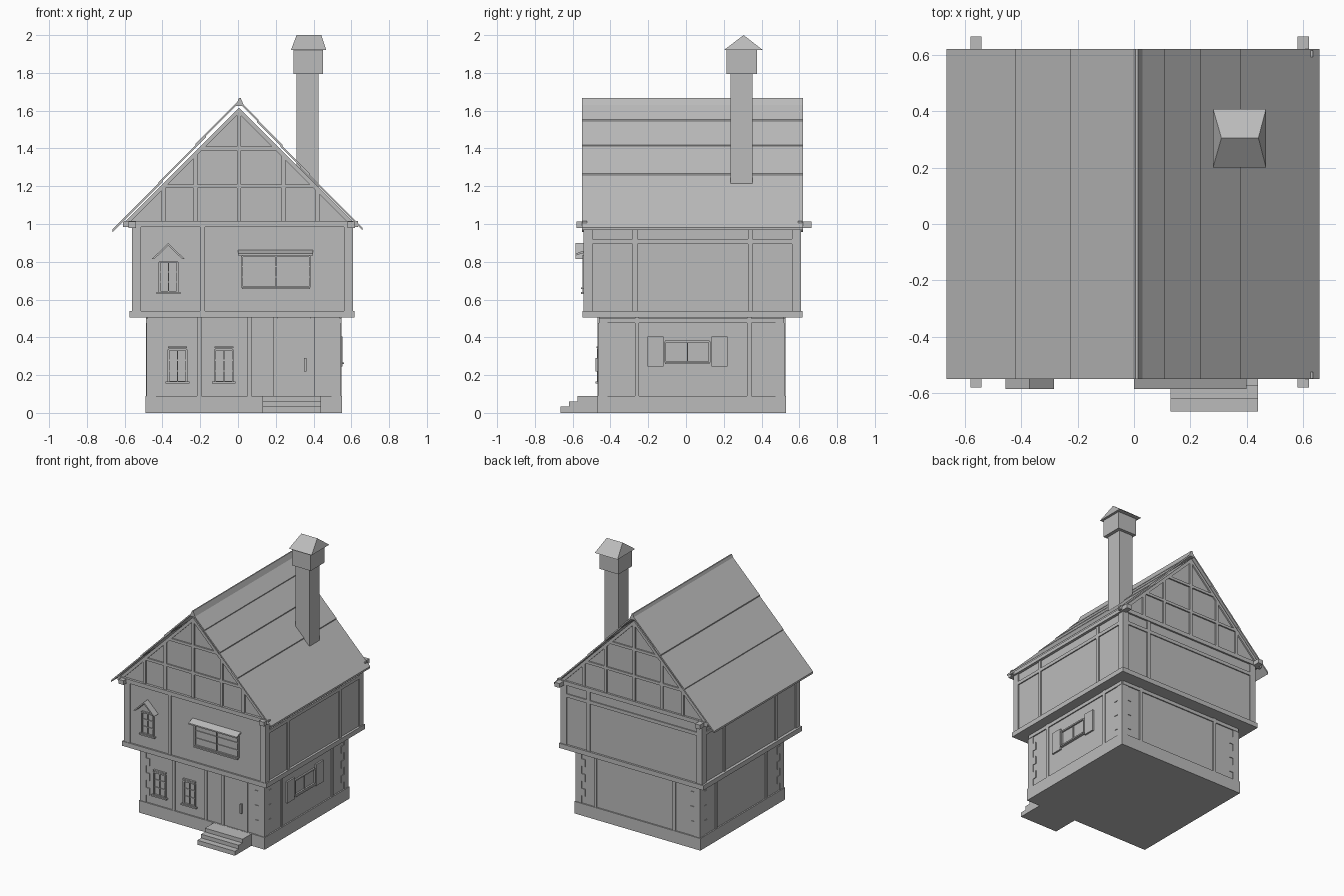
import bpy
import bmesh
from mathutils import Vector

cube = bpy.data.objects.get("Cube")
if cube:
    bpy.data.objects.remove(cube, do_unlink=True)

stone = bpy.data.materials.new("plain grey")
stone.use_nodes = True
GREY = (0.5, 0.5, 0.5, 1)
stone.diffuse_color = GREY
stone.node_tree.nodes["Principled BSDF"].inputs["Base Color"].default_value = GREY


def finish(name, bm):
    bmesh.ops.recalc_face_normals(bm, faces=bm.faces)
    mesh = bpy.data.meshes.new(name)
    bm.to_mesh(mesh)
    bm.free()
    mesh.materials.append(stone)
    obj = bpy.data.objects.new(name, mesh)
    bpy.context.collection.objects.link(obj)
    return obj


def box(name, xs, ys, zs):
    bm = bmesh.new()
    bmesh.ops.create_cube(bm, size=1)
    for vert in bm.verts:
        vert.co = [span[int(c > 0)] for span, c in zip((xs, ys, zs), vert.co)]
    return finish(name, bm)


def prism(name, outline, span, axis="y"):
    """Extrude an outline, given as (x or y, z) pairs, along the named axis."""
    start, end = span
    bm = bmesh.new()
    if axis == "y":
        corners = [Vector((u, start, z)) for u, z in outline]
        depth = Vector((0, end - start, 0))
    else:
        corners = [Vector((start, u, z)) for u, z in outline]
        depth = Vector((end - start, 0, 0))
    face = bm.faces.new([bm.verts.new(c) for c in corners])
    new = bmesh.ops.extrude_face_region(bm, geom=[face])["geom"]
    moved = [v for v in new if isinstance(v, bmesh.types.BMVert)]
    bmesh.ops.translate(bm, verts=moved, vec=depth)
    bm.faces.new([bm.verts.new(c) for c in corners]) if face not in bm.faces else None
    return finish(name, bm)


class Storey:
    """A rectangular storey that plates can be fixed onto, side by side."""

    def __init__(self, name, xs, ys, zs):
        self.name, self.xs, self.ys, self.zs = name, xs, ys, zs
        box(name + "_walls", xs, ys, zs)

    def span(self, side):
        return self.xs if side in ("front", "back") else self.ys

    def plate(self, part, side, us, zs, out=0.008):
        name = f"{self.name}_{side}_{part}"
        along = self.ys if side in ("front", "back") else self.xs
        wall = along[0] if side in ("front", "left_end") else along[1]
        sign = -1 if side in ("front", "left_end") else 1
        depth = sorted((wall - sign * 0.01, wall + sign * out))
        if side in ("front", "back"):
            return box(name, us, depth, zs)
        return box(name, depth, us, zs)

    def post(self, side, u, width=0.022):
        self.plate("post", side, (u - width / 2, u + width / 2), self.zs)

    def window(self, side, us, zs, columns, rows, sill=0.016):
        (a, b), (low, high) = us, zs
        rim, bar = 0.01, 0.003
        for u in us:
            self.plate("window_jamb", side, (u - rim / 2, u + rim / 2), zs, 0.012)
        for z in zs:
            self.plate("window_rail", side, us, (z - rim / 2, z + rim / 2), 0.012)
        for i in range(1, columns):
            u = a + (b - a) * i / columns
            self.plate("window_mullion", side, (u - bar, u + bar), zs)
        for i in range(1, rows):
            z = low + (high - low) * i / rows
            self.plate("window_bar", side, us, (z - bar, z + bar), 0.006)
        self.plate("window_sill", side, (a - sill, b + sill), (low - rim, low), 0.02)


SIDES = ("front", "back", "left_end", "right_end")

# Foundation and entrance steps
box("foundation", (-0.49, 0.55), (-0.47, 0.53), (0, 0.09))
for i in range(3):
    box("entrance_step", (0.13, 0.44), (-0.665 + i * 0.045, -0.46), (0, 0.033 + i * 0.028))

# Ground storey with timber posts, top bands and corner stones
ground = Storey("ground", (-0.48, 0.54), (-0.46, 0.52), (0.09, 0.51))
POSTS = {"front": (-0.205, 0.06, 0.2, 0.395), "back": (-0.27, 0.38),
         "left_end": (-0.26, 0.335), "right_end": (-0.26, 0.335)}
for side in SIDES:
    low, high = ground.span(side)
    if side != "front":
        ground.plate("top_band", side, (low, high), (0.475, 0.5))
    for u in POSTS[side]:
        ground.post(side, u)
    courses = 7
    for i in range(courses):
        bottom = 0.09 + i * 0.055
        reach = 0.075 if i % 2 else 0.045
        rows = (bottom, bottom + 0.055)
        ground.plate("corner_stone", side, (low - 0.005, low + reach), rows, 0.005)
        ground.plate("corner_stone", side, (high - reach, high + 0.005), rows, 0.005)

# Ground storey openings: door, front windows and shuttered end window
ground.plate("door", "front", (0.21, 0.385), (0.09, 0.5), 0.003)
ground.plate("door_handle", "front", (0.35, 0.362), (0.22, 0.29), 0.02)
for u in (-0.32, -0.075):
    ground.window("front", (u - 0.047, u + 0.047), (0.165, 0.335), 2, 3)
    ground.plate("window_lintel", "front", (u - 0.05, u + 0.05), (0.343, 0.352), 0.014)
ground.window("right_end", (-0.11, 0.125), (0.268, 0.378), 2, 1, 0)
for shutter in ((-0.205, -0.12), (0.135, 0.22)):
    ground.plate("shutter", "right_end", shutter, (0.245, 0.405), 0.012)

# Jettied upper storey on its floor beams
box("jetty_beam", (-0.575, 0.617), (-0.547, 0.617), (0.505, 0.54))
upper = Storey("upper", (-0.553, 0.6), (-0.535, 0.602), (0.53, 1.0))
EXTRA = {"front": (-0.187,), "back": (0.38,), "left_end": (-0.27, 0.34),
         "right_end": (-0.27, 0.34)}
for side in SIDES:
    low, high = upper.span(side)
    for a, b in ((low - 0.008, low + 0.04), (high - 0.04, high + 0.008)):
        upper.plate("corner_post", side, (a, b), upper.zs)
    for u in EXTRA[side]:
        upper.post(side, u, 0.026)
    if side != "front":
        upper.plate("upper_band", side, (low, high), (0.895, 0.92))

# Upper windows with a pitched hood and a lean-to awning
upper.window("front", (-0.415, -0.32), (0.64, 0.8), 2, 3)
prism("window_hood", [(-0.455, 0.815), (-0.37, 0.9), (-0.283, 0.815),
                      (-0.296, 0.815), (-0.37, 0.886), (-0.442, 0.815)], (-0.585, -0.53))
upper.window("front", (0.022, 0.38), (0.665, 0.83), 2, 3, 0)
prism("window_awning", [(-0.53, 0.863), (-0.585, 0.843), (-0.585, 0.833), (-0.53, 0.85)],
      (0, 0.398), "x")

# Wall plates carrying the roof
for x in (-0.56, 0.6):
    box("eaves_beam", (x - 0.02, x + 0.02), (-0.58, 0.665), (0.98, 1.012))
for y in (-0.535, 0.605):
    box("gable_tie_beam", (-0.61, 0.635), (y - 0.013, y + 0.01), (0.985, 1.015))

# Attic block and gable timbers
PEAK, MIDDLE = 1.615, 0.005
prism("attic_gables", [(MIDDLE - 0.615, 1.0), (MIDDLE + 0.615, 1.0), (MIDDLE, PEAK)],
      (-0.53, 0.6))
for face, depth in (("front", (-0.54, -0.52)), ("back", (0.59, 0.61))):
    for x in (-0.395, -0.225, MIDDLE, 0.24, 0.42):
        box(f"{face}_gable_stud", (x - 0.011, x + 0.011), depth,
            (1.0, PEAK - abs(x - MIDDLE) - 0.012))
    for z in (1.2, 1.4):
        half = PEAK - z - 0.012
        box(f"{face}_gable_rail", (MIDDLE - half, MIDDLE + half), depth, (z - 0.01, z + 0.01))
    for way in (-1, 1):
        foot = MIDDLE + way * 0.612
        prism(f"{face}_gable_rafter", [(foot, 1.003), (MIDDLE, PEAK), (MIDDLE, PEAK - 0.03),
                                       (foot - way * 0.03, 1.003)], depth)

# Roof laid in overlapping bands, each a little prouder than the one below
ROOF = (-0.55, 0.62)


def roof_band(name, way, inner, outer, top):
    skin = 0.014
    prism(name, [(way * inner, top - inner), (way * outer, top - outer),
                 (way * outer, top - outer - skin), (way * inner, top - inner - skin)], ROOF)


for inner, outer, top in ((0.33, 0.658, 1.64), (0.225, 0.38, 1.647),
                          (0.1, 0.235, 1.654), (0.01, 0.108, 1.66)):
    roof_band("right_roof_band", 1, inner, outer, top)
for inner, outer, top in ((0.4, 0.665, 1.636), (0.17, 0.42, 1.642), (0, 0.225, 1.65)):
    roof_band("left_roof_band", -1, inner, outer, top)
prism("roof_ridge", [(-0.012, 1.625), (0.005, 1.668), (0.014, 1.668), (0.032, 1.625)], ROOF)

# Chimney with a collar and a hipped cap
box("chimney_stack", (0.31, 0.425), (0.235, 0.353), (1.15, 1.8))
box("chimney_collar", (0.295, 0.45), (0.215, 0.375), (1.793, 1.92))
cap = prism("chimney_cap", [(0.2, 1.92), (0.408, 1.92), (0.305, 2.0)], (0.28, 0.468), "x")
for vert in cap.data.vertices:
    if vert.co.z > 1.95:
        vert.co.x += 0.03 if vert.co.x < 0.37 else -0.027
